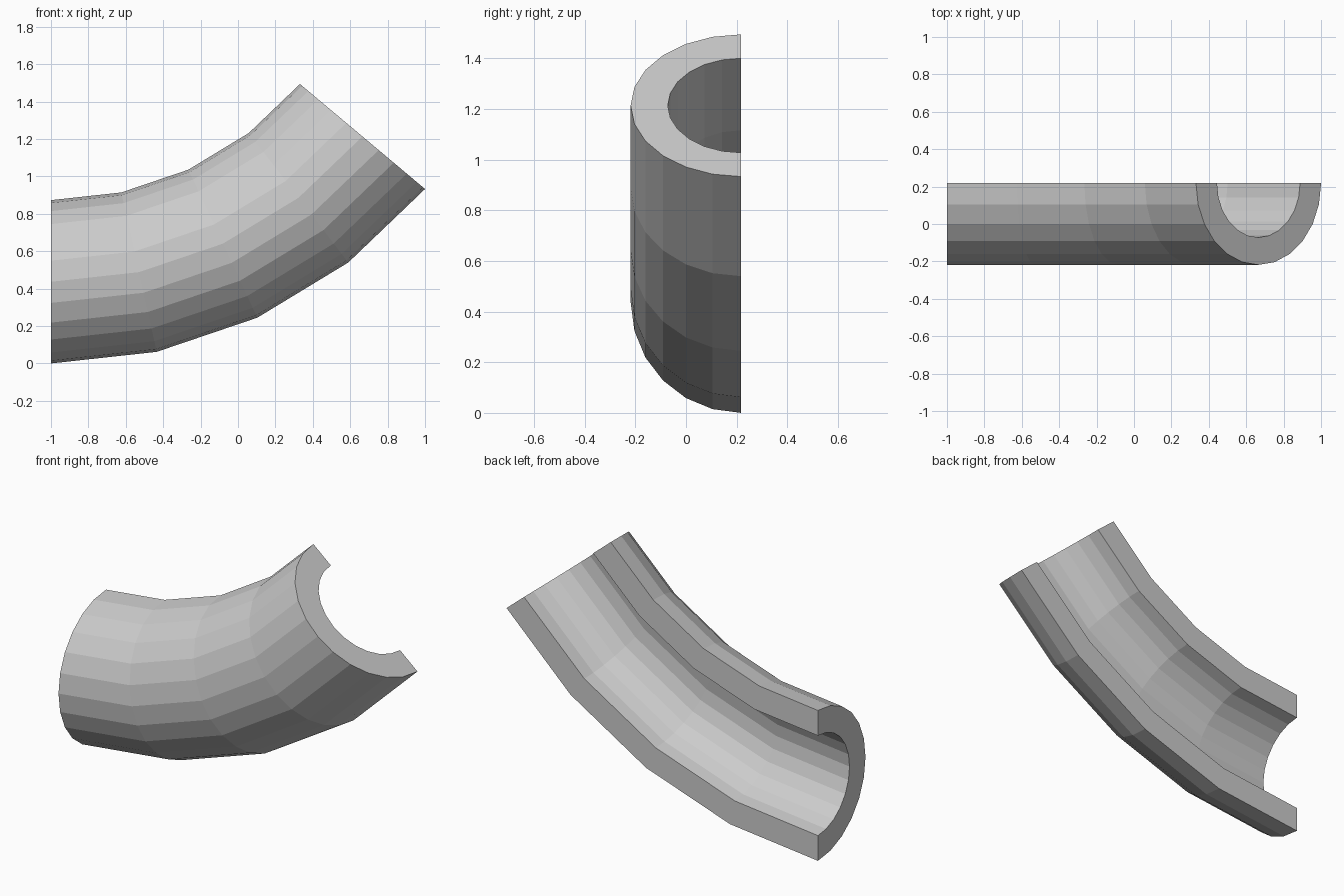
import bpy, bmesh
from math import sin, cos, pi, radians
from mathutils import Vector

if "Cube" in bpy.data.objects:
    bpy.data.objects.remove(bpy.data.objects["Cube"])

BEND_R = 2.611                  # bend radius at the outer side
OUTER, INNER = 0.4365, 0.29     # pipe radii
SIDES, STEPS, ANGLE = 12, 4, 50
Y_CUT = 0.218                   # flat cut plane of the half pipe


def arc(radius, reverse=False):
    """Half circle in the x = -1 plane, bulging toward the front."""
    pts = [Vector((-1, Y_CUT - radius * sin(pi * i / SIDES),
                   OUTER + radius * cos(pi * i / SIDES))) for i in range(SIDES + 1)]
    return pts[::-1] if reverse else pts


bm = bmesh.new()

# Half-ring cross-section
ring = [bm.verts.new(p) for p in arc(OUTER) + arc(INNER, True)]
edges = [bm.edges.new((ring[i], ring[(i + 1) % len(ring)])) for i in range(len(ring))]

# Sweep round the bend
res = bmesh.ops.spin(bm, geom=ring + edges, cent=(-1, 0, BEND_R), axis=(0, -1, 0),
                     dvec=(0, 0, 0), angle=radians(ANGLE), steps=STEPS)

# End faces
last = [e for e in res["geom_last"] if isinstance(e, bmesh.types.BMEdge)]
for loop in (edges, last):
    bmesh.ops.contextual_create(bm, geom=loop)
bmesh.ops.recalc_face_normals(bm, faces=bm.faces)

mesh = bpy.data.meshes.new("half_pipe_bend")
bm.to_mesh(mesh)
bm.free()
obj = bpy.data.objects.new("half_pipe_bend", mesh)
bpy.context.collection.objects.link(obj)
